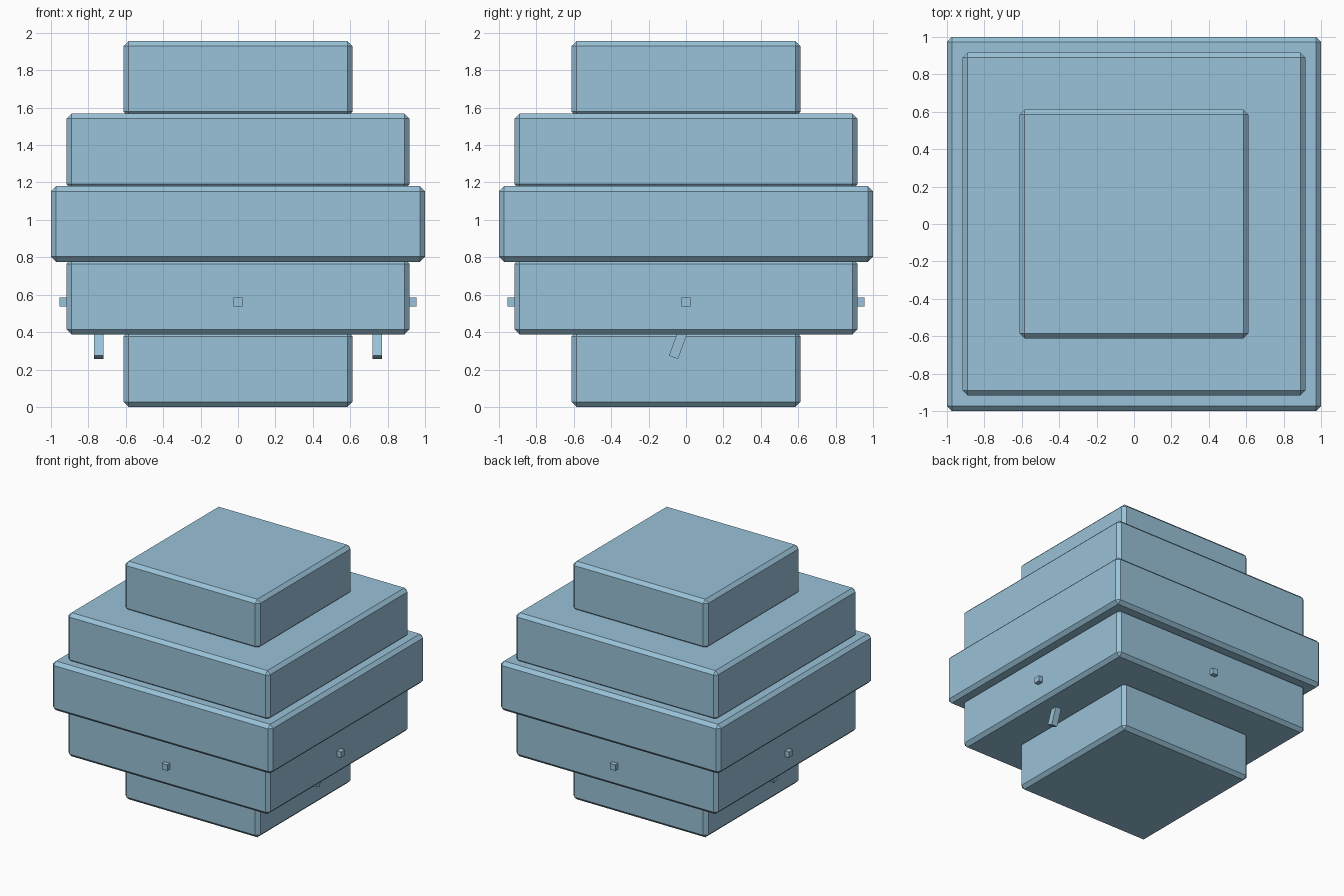
import bpy
import bmesh
from math import radians, sin, cos
from mathutils import Matrix, Vector

cube = bpy.data.objects.get("Cube")
if cube:
    bpy.data.objects.remove(cube, do_unlink=True)

# Single pale blue finish
colour = (0.32, 0.54, 0.69, 1)
blue = bpy.data.materials.new("pale_blue")
blue.use_nodes = True
blue.diffuse_color = colour
blue.node_tree.nodes["Principled BSDF"].inputs["Base Color"].default_value = colour


def box(name, size, centre, tilt=0.0, bevel=0.0):
    """Box with flat faces, optional x tilt and chamfered edges."""
    mesh = bpy.data.meshes.new(name)
    bm = bmesh.new()
    bmesh.ops.create_cube(bm, size=1, matrix=Matrix.Diagonal((*size, 1)))
    if bevel:
        bmesh.ops.bevel(bm, geom=bm.edges[:], offset=bevel, segments=1,
                        affect='EDGES')
    bm.to_mesh(mesh)
    bm.free()
    mesh.materials.append(blue)
    obj = bpy.data.objects.new(name, mesh)
    obj.location = centre
    obj.rotation_euler.x = tilt
    bpy.context.collection.objects.link(obj)
    return obj


# Stacked square tiers, slightly overlapping
HEIGHT, PITCH = 0.404, 0.388
tiers = [("base_tier", 0.612), ("lower_tier", 0.917), ("middle_tier", 1.0),
         ("upper_tier", 0.917), ("top_tier", 0.612)]
for i, (name, half) in enumerate(tiers):
    box(name, (2 * half, 2 * half, HEIGHT),
        (0, 0, i * PITCH + HEIGHT / 2), bevel=0.027)

# One small peg in the middle of each side of the lower tier
for name, dx, dy in [("front_peg", 0, -1), ("back_peg", 0, 1),
                     ("left_peg", 1, 0), ("right_peg", -1, 0)]:
    size = (0.1 if dx else 0.05, 0.1 if dy else 0.05, 0.048)
    box(name, size, (dx * 0.904, dy * 0.904, 0.561))

# Slanted rods hanging under the lower tier
slant, length = radians(20), 0.2
foot = Vector((0, -0.067, 0.265))
middle = foot + Vector((0, sin(slant), cos(slant))) * length / 2
for name, side in [("left_rod", 1), ("right_rod", -1)]:
    box(name, (0.052, 0.052, length),
        (side * 0.745, middle.y, middle.z), tilt=-slant)
